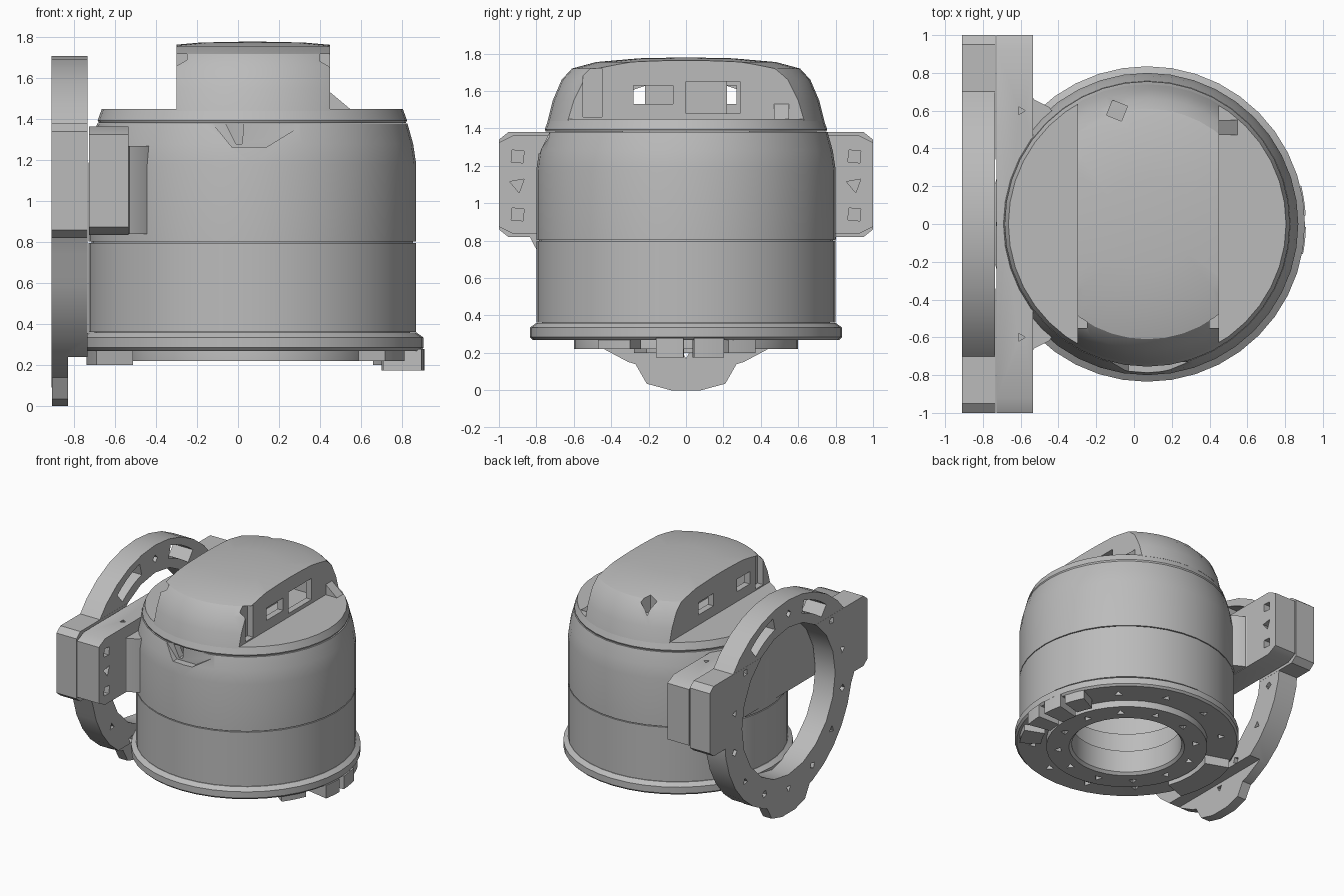
import bpy, bmesh, math

cube = bpy.data.objects.get("Cube")
if cube:
    bpy.data.objects.remove(cube, do_unlink=True)

CX = 0.07          # axis of the round housing
RING_Z = 0.9       # centre height of the side ring
grey = bpy.data.materials.new("plain_grey")
grey.use_nodes = True
grey.diffuse_color = (0.5, 0.5, 0.5, 1)
grey.node_tree.nodes["Principled BSDF"].inputs["Base Color"].default_value = (0.5, 0.5, 0.5, 1)


def finish(name, bm):
    bmesh.ops.recalc_face_normals(bm, faces=bm.faces)
    mesh = bpy.data.meshes.new(name)
    bm.to_mesh(mesh)
    bm.free()
    mesh.materials.append(grey)
    obj = bpy.data.objects.new(name, mesh)
    bpy.context.collection.objects.link(obj)
    return obj


def lathe(name, profile, segs=40):
    """Spin a closed (radius, height) profile round the housing axis."""
    bm = bmesh.new()
    rings = []
    for i in range(segs):
        a = math.tau * i / segs
        rings.append([bm.verts.new((CX + r * math.cos(a), r * math.sin(a), z)) for r, z in profile])
    for i in range(segs):
        a, b = rings[i], rings[(i + 1) % segs]
        for j in range(len(profile)):
            k = (j + 1) % len(profile)
            bm.faces.new((a[j], b[j], b[k], a[k]))
    bmesh.ops.remove_doubles(bm, verts=bm.verts, dist=0.0005)
    return finish(name, bm)


def prisms(name, items):
    """Extrude each (outline, axis, low, high) into one mesh."""
    bm = bmesh.new()
    for pts, axis, lo, hi in items:
        def place(p, h):
            c = list(p)
            c.insert(axis, h)
            return bm.verts.new(c)
        a = [place(p, lo) for p in pts]
        b = [place(p, hi) for p in pts]
        bm.faces.new(a)
        bm.faces.new(b[::-1])
        for i in range(len(pts)):
            j = (i + 1) % len(pts)
            bm.faces.new((a[i], a[j], b[j], b[i]))
    return finish(name, bm)


def box(x0, x1, y0, y1, z0, z1):
    return ([(y0, z0), (y1, z0), (y1, z1), (y0, z1)], 0, x0, x1)


def circle(u, v, r, n, turn=0.0):
    return [(u + r * math.cos(turn + math.tau * i / n), v + r * math.sin(turn + math.tau * i / n))
            for i in range(n)]


def arc(u, v, a0, a1, r0, r1, n=4):
    """Outline of a ring segment between two angles in degrees."""
    angles = [math.radians(a0 + (a1 - a0) * i / n) for i in range(n + 1)]
    pts = [(u + r1 * math.cos(a), v + r1 * math.sin(a)) for a in angles]
    return pts + [(u + r0 * math.cos(a), v + r0 * math.sin(a)) for a in reversed(angles)]


def chamfered(z0, z1, dy, dz):
    """Full-width rectangle in y and z with its corners cut off."""
    half = [(1 - dy, z0), (1, z0 + dz), (1, z1 - dz), (1 - dy, z1)]
    return half + [(-y, z) for y, z in reversed(half)]


def combine(obj, tool, mode="DIFFERENCE"):
    mod = obj.modifiers.new("combine", "BOOLEAN")
    mod.object, mod.operation, mod.solver = tool, mode, "EXACT"
    bpy.context.view_layer.objects.active = obj
    bpy.ops.object.modifier_apply(modifier=mod.name)
    bpy.data.objects.remove(tool, do_unlink=True)


# Housing: two stacked sleeves with a thin seam between them
lower_housing = lathe("lower_housing", [(0.7, 0.35), (0.77, 0.35), (0.77, 0.363), (0.8, 0.363), (0.8, 0.797), (0.7, 0.797)])
upper_housing = lathe("upper_housing", [(0.7, 0.79), (0.785, 0.79), (0.785, 0.804), (0.8, 0.804),
                                        (0.8, 1.18), (0.785, 1.28), (0.757, 1.38), (0.68, 1.38)])
combine(upper_housing, prisms("front_notch", [([(-0.14, 1.4), (-0.03, 1.265), (0.14, 1.265), (0.36, 1.4)], 1, -0.9, -0.73)]))
combine(upper_housing, prisms("notch_pocket", [([(-0.07, 1.4), (-0.01, 1.28), (0.02, 1.28), (0.03, 1.4)], 1, -0.9, -0.6)]))

# Base: flange, bearing ring and stepped bore
base_flange = lathe("base_flange", [(0.55, 0.275), (0.82, 0.27), (0.835, 0.285), (0.835, 0.335), (0.8, 0.36), (0.55, 0.36)])
bearing_ring = lathe("bearing_ring", [(0.41, 0.24), (0.43, 0.22), (0.6, 0.22), (0.6, 0.3), (0.53, 0.6), (0.47, 0.6), (0.47, 0.42), (0.41, 0.42)])
for part, radius, count, z0 in ((base_flange, 0.7, 12, 0.2), (bearing_ring, 0.51, 12, 0.15)):
    holes = []
    for i in range(count):
        a = math.tau * (i + 0.5) / count
        holes.append((circle(CX + radius * math.cos(a), radius * math.sin(a), 0.035, 3, a), 2, z0, z0 + 0.13))
    combine(part, prisms("bolt_holes", holes))
feet = prisms("base_feet", [(arc(CX, 0, a0, a1, r0, r1), 2, z, 0.28) for a0, a1, r0, r1, z in (
    (-11, -1, 0.65, 0.84, 0.175), (3, 14, 0.65, 0.84, 0.175), (16, 27, 0.66, 0.82, 0.2),
    (160, 200, 0.62, 0.81, 0.2), (-36, -22, 0.64, 0.8, 0.22))])

# Cap: shoulder disc and a dome sliced flat on both sides
shoulder = lathe("cap_shoulder", [(0, 1.383), (0.75, 1.383), (0.755, 1.395), (0.735, 1.45), (0, 1.45)])
cap = lathe("cap_dome", [(0, 1.44), (0.74, 1.44), (0.712, 1.55), (0.665, 1.66), (0.61, 1.72), (0.48, 1.755), (0.25, 1.775), (0, 1.78)])
combine(cap, prisms("cap_slice", [box(-0.3, 0.45, -1, 1, 1.3, 1.9)]), "INTERSECT")
combine(cap, prisms("cap_cavity", [box(-0.25, 0.4, -0.4, 0.4, 1.46, 1.69)]))
# windows, front slots and rear vent
combine(cap, prisms("cap_openings", [
    box(0.35, 0.5, -0.28, -0.07, 1.53, 1.63), box(0.35, 0.5, 0.0, 0.29, 1.48, 1.65),
    box(-0.35, -0.2, -0.38, -0.22, 1.53, 1.63), box(-0.35, -0.2, 0.08, 0.27, 1.53, 1.63),
    box(0.4, 0.5, -0.55, -0.45, 1.46, 1.72), box(-0.35, -0.25, -0.55, -0.45, 1.46, 1.72),
    (circle(-0.09, 0.6, 0.06, 4, 0.4), 2, 1.6, 1.9)]))
core = prisms("cap_core", [box(-0.1, 0.25, -0.22, 0.22, 1.44, 1.7)])
gusset = prisms("cap_gusset", [([(0.44, 1.44), (0.56, 1.44), (0.44, 1.54)], 1, 0.47, 0.55)])

# Side ring: round plate, wider across the top, with ears and a thin lower tab
ring_outline = [(y * 1.08 if z > RING_Z else y, z) for y, z in circle(0, RING_Z, 0.81, 32)]
side_ring = prisms("side_ring", [(ring_outline, 0, -0.91, -0.735)])
combine(side_ring, prisms("ears", [(chamfered(0.82, 1.38, 0.05, 0.04), 0, -0.911, -0.734)]), "UNION")
tab = [(-0.4, 0.24), (-0.27, 0.14), (-0.21, 0.035), (-0.08, 0), (0.08, 0), (0.21, 0.035), (0.27, 0.14), (0.4, 0.24)]
combine(side_ring, prisms("tab", [(tab, 0, -0.909, -0.8)]), "UNION")
combine(side_ring, prisms("ring_bore", [(circle(0, RING_Z, 0.59, 20), 0, -1, -0.6)]))
combine(side_ring, prisms("tab_step", [box(-0.83, -0.6, -0.6, 0.6, -0.1, 0.24)]))
# two curved slots near the top, bolt holes elsewhere
ring_holes = [(arc(0, RING_Z, a, a + 24, 0.66, 0.76), 0, -1, -0.6) for a in (51, 105)]
for i in range(14):
    if i not in (2, 4):
        a = math.tau * (i + 0.5) / 14
        ring_holes.append((circle(0.7 * math.cos(a), RING_Z + 0.7 * math.sin(a), 0.03, 3 + i % 2, a), 0, -1, -0.6))
combine(side_ring, prisms("ring_bolt_holes", ring_holes))

# Mounting bar behind the ring, hollowed to wrap round the housing
bar = prisms("mounting_bar", [(chamfered(0.835, 1.365, 0.08, 0.04), 0, -0.727, -0.535)])
combine(bar, prisms("bar_hollow", [(circle(CX, 0, 0.755, 40), 2, 0.7, 1.5)]))
drills = []
for side, name in ((-1, "front"), (1, "rear")):
    drills += [(circle(side * 0.9, z, 0.045, n, 0.7), 0, -0.66, -0.4) for z, n in ((0.94, 4), (1.1, 3), (1.25, 4))]
    drills.append((circle(-0.6, side * 0.6, 0.025, 3), 2, 1.3, 1.5))
    web = [(-0.55, side * 0.4), (-0.55, side * 0.7), (-0.53, side * 0.66), (-0.45, side * 0.62), (-0.4, side * 0.55)]
    prisms(name + "_mount_web", [(web, 2, 0.84, 1.27)])
combine(bar, prisms("bar_holes", drills))

# Smooth round surfaces, keep hard edges
for obj in bpy.context.scene.objects:
    obj.select_set(obj.type == "MESH")
bpy.context.view_layer.objects.active = cap
bpy.ops.object.shade_smooth_by_angle(angle=math.radians(30))
